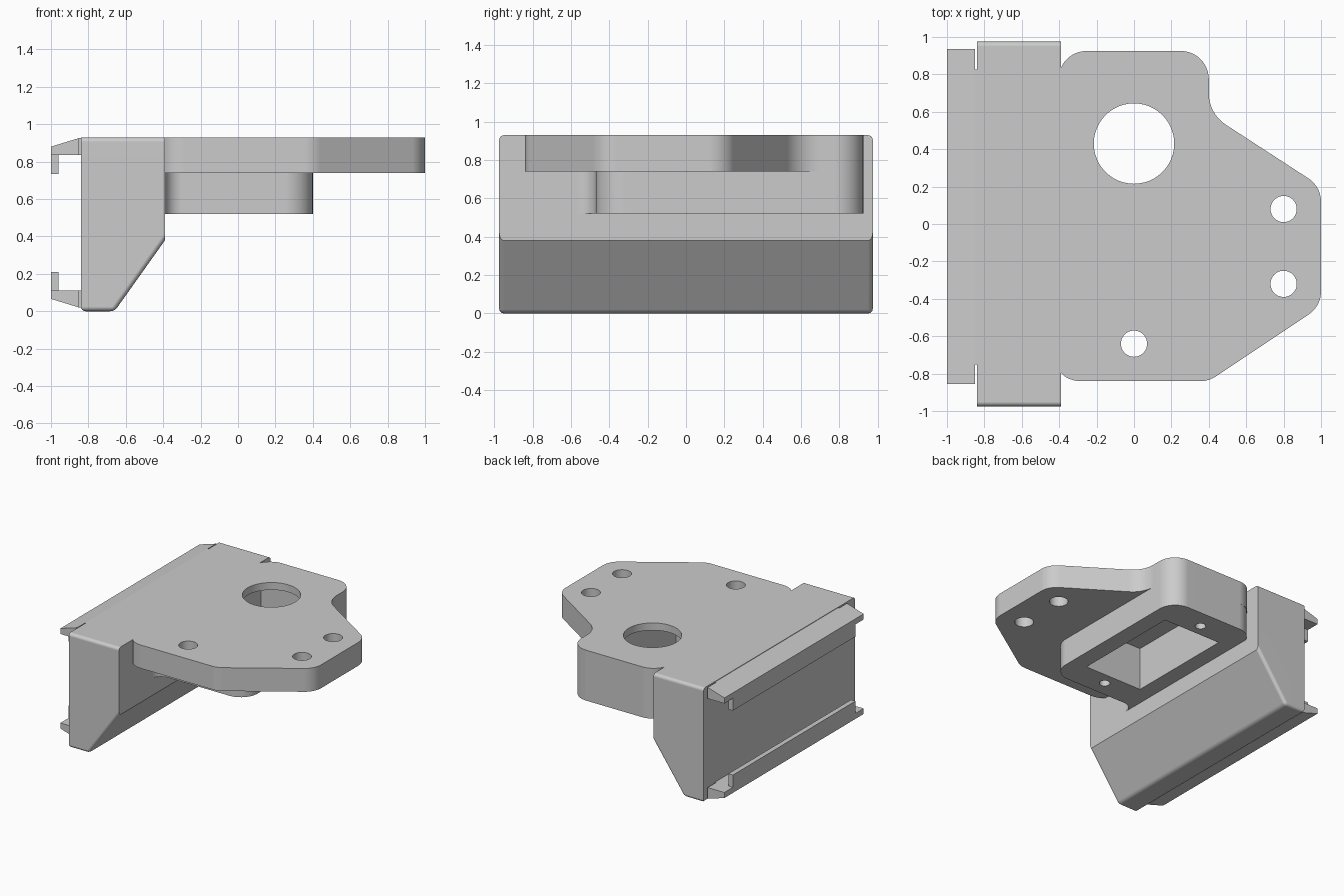
import bpy, bmesh, math
from mathutils import Vector

if "Cube" in bpy.data.objects:
    bpy.data.objects.remove(bpy.data.objects["Cube"])

grey = bpy.data.materials.new("plain grey")
grey.diffuse_color = (0.6, 0.6, 0.6, 1)
grey.use_nodes = True
grey.node_tree.nodes["Principled BSDF"].inputs["Base Color"].default_value = grey.diffuse_color


def prism(name, pts, lo, hi, axis="z"):
    """Extrude a 2D outline along z (outline in xy) or y (outline in xz)."""
    place = (lambda u, v, w: (u, v, w)) if axis == "z" else (lambda u, v, w: (u, w, v))
    bm = bmesh.new()
    a = [bm.verts.new(place(u, v, lo)) for u, v in pts]
    b = [bm.verts.new(place(u, v, hi)) for u, v in pts]
    bm.faces.new(a)
    bm.faces.new(b)
    for i in range(len(pts)):
        j = (i + 1) % len(pts)
        bm.faces.new((a[i], a[j], b[j], b[i]))
    bmesh.ops.recalc_face_normals(bm, faces=bm.faces)
    me = bpy.data.meshes.new(name)
    bm.to_mesh(me)
    bm.free()
    me.materials.append(grey)
    ob = bpy.data.objects.new(name, me)
    bpy.context.collection.objects.link(ob)
    return ob


def rounded(corners, seg=12):
    """Outline from (x, y, radius) corners, each replaced by a tangent arc."""
    out = []
    for i, (x, y, r) in enumerate(corners):
        p = Vector((x, y))
        if r == 0:
            out.append((x, y))
            continue
        d1 = (Vector(corners[i - 1][:2]) - p).normalized()
        d2 = (Vector(corners[(i + 1) % len(corners)][:2]) - p).normalized()
        half = math.acos(d1.dot(d2)) / 2
        c = p + (d1 + d2).normalized() * (r / math.sin(half))
        s = p + d1 * (r / math.tan(half)) - c
        e = p + d2 * (r / math.tan(half)) - c
        a0 = math.atan2(s.y, s.x)
        sweep = (math.atan2(e.y, e.x) - a0 + math.pi) % (2 * math.pi) - math.pi
        for k in range(seg + 1):
            a = a0 + sweep * k / seg
            out.append((c.x + r * math.cos(a), c.y + r * math.sin(a)))
    return out


def circle(x, y, r, n=48):
    return [(x + r * math.cos(2 * math.pi * k / n), y + r * math.sin(2 * math.pi * k / n)) for k in range(n)]


def box(x0, x1, y0, y1):
    return [(x0, y0), (x1, y0), (x1, y1), (x0, y1)]


def activate(ob):
    bpy.ops.object.select_all(action="DESELECT")
    ob.select_set(True)
    bpy.context.view_layer.objects.active = ob


def cut(ob, cutters):
    for c in cutters:
        m = ob.modifiers.new("cut", "BOOLEAN")
        m.object, m.operation, m.solver = c, "DIFFERENCE", "EXACT"
        activate(ob)
        bpy.ops.object.modifier_apply(modifier=m.name)


# Side block with a sloped underside and softened end edges
block = prism("side_block", [(-0.84, 0), (-0.66, 0), (-0.39, 0.38), (-0.39, 0.93), (-0.84, 0.93)],
              -0.975, 0.975, "y")
bm = bmesh.new()
bm.from_mesh(block.data)
soft = []
for e in bm.edges:
    a, b = (v.co for v in e.verts)
    end_edge = abs(a.y - b.y) < 0.01 and abs(a.x - b.x) > 0.01
    low_edge = abs(a.y - b.y) > 0.01 and max(a.z, b.z) < 0.01
    if end_edge or low_edge:
        soft.append(e)
bmesh.ops.bevel(bm, geom=soft, offset=0.025, segments=4, profile=0.5, affect="EDGES")
bm.to_mesh(block.data)
bm.free()

# Mounting plate, ending flush at the block face
outline = rounded([(-0.40, 0.925, 0.15), (0.40, 0.925, 0.15), (0.40, 0.59, 0.2), (1, 0.20, 0.15),
                   (1, -0.44, 0.15), (0.40, -0.84, 0.15), (-0.44, -0.84, 0.15)])
plate = prism("mounting_plate", [(max(x, -0.39), y) for x, y in outline], 0.74, 0.93)
bm = bmesh.new()
bm.from_mesh(plate.data)
bmesh.ops.remove_doubles(bm, verts=bm.verts, dist=0.0005)
bm.to_mesh(plate.data)
bm.free()

# Pocket housing below the plate, blended into the block
housing = prism("pocket_housing", rounded([
    (-0.40, 0.925, 0.15), (0.40, 0.925, 0.15), (0.40, -0.47, 0.15), (-0.39, -0.47, 0.09),
    (-0.39, -0.58, 0), (-0.5, -0.58, 0), (-0.5, 0.5, 0), (-0.40, 0.5, 0)]), 0.52, 0.74)

# Holes and pocket
pocket = prism("pocket_cutter", box(-0.26, 0.26, -0.24, 0.67), 0.4, 0.87)
bores = [prism("bore_cutter", circle(x, y, r), 0.6, 1.1)
         for x, y, r in ((0, 0.43, 0.215), (0.8, 0.08, 0.07), (0.8, -0.32, 0.07), (0, -0.64, 0.07))]
screws = [prism("screw_cutter", circle(0, y, 0.04, 24), 0.4, 0.7) for y in (-0.34, 0.77)]
cut(plate, [pocket] + bores)
cut(housing, [pocket] + screws)
for c in [pocket] + bores + screws:
    bpy.data.objects.remove(c)

# Snap clips: top one, and its mirror image at the bottom
for label, flip in (("top", False), ("bottom", True)):
    def f(pts):
        return [(x, 0.946 - z if flip else z) for x, z in pts]
    prism(label + "_clip_bar", f([(-1, 0.835), (-0.85, 0.835), (-0.85, 0.926), (-1, 0.88)]), -0.855, 0.935, "y")
    prism(label + "_clip_neck", f(box(-0.85, -0.84, 0.835, 0.926)), -0.75, 0.825, "y")
    prism(label + "_clip_hook", f(box(-1, -0.96, 0.735, 0.835)), -0.75, 0.825, "y")

for ob in (block, plate, housing):
    activate(ob)
    bpy.ops.object.shade_smooth_by_angle(angle=math.radians(30))
    m = ob.modifiers.new("flat_faces", "WEIGHTED_NORMAL")
    m.keep_sharp = True
